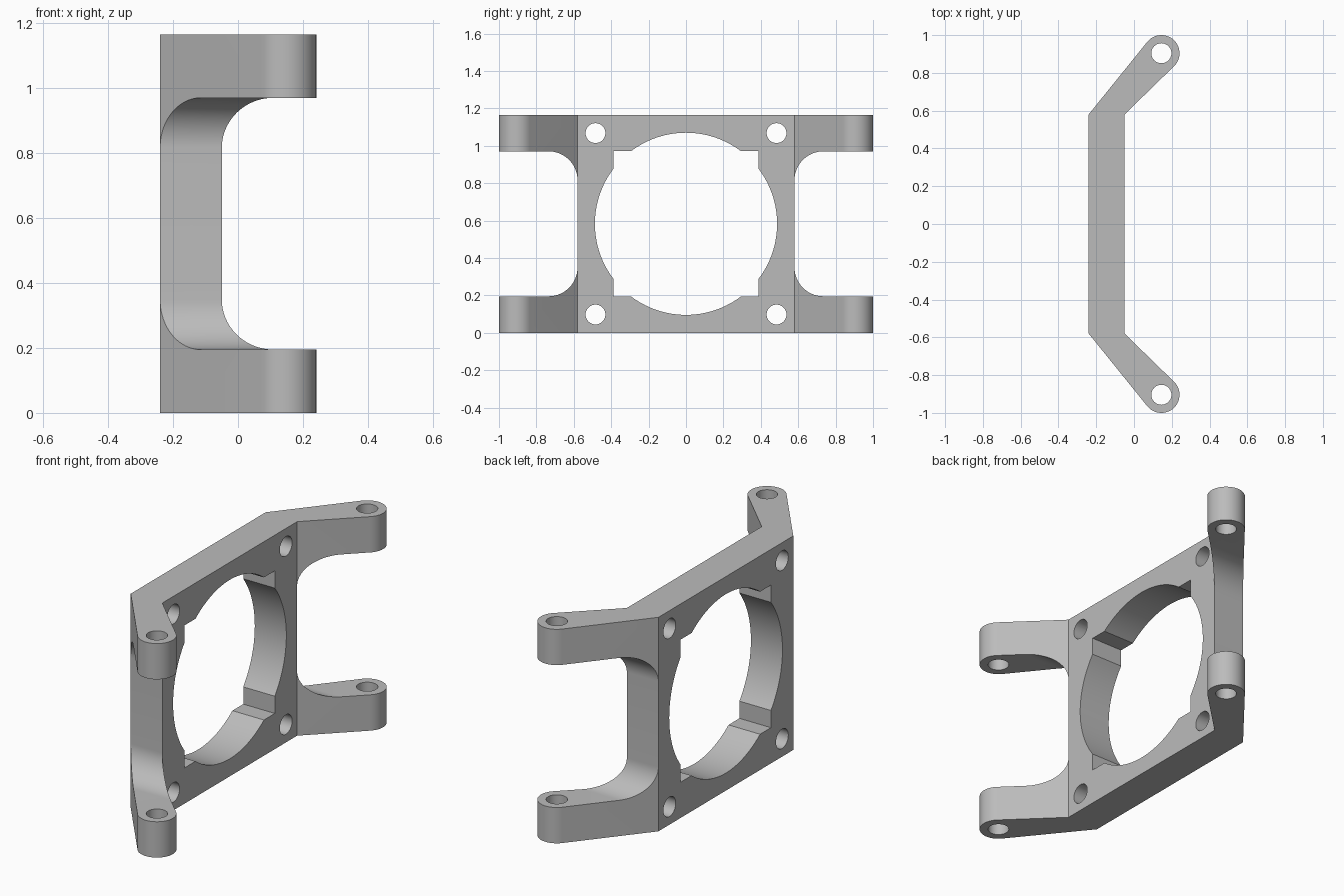
import bpy, bmesh
from math import sin, cos, pi, atan2, acos, hypot, radians
from mathutils import Vector

if "Cube" in bpy.data.objects:
    bpy.data.objects.remove(bpy.data.objects["Cube"], do_unlink=True)

HEIGHT, MID = 1.165, 0.5825
BACK, FRONT, BEND = -0.24, -0.05, 0.58     # plate faces in x, bend line in y
EYE_X, EYE_Y, EYE_R = 0.145, 0.904, 0.096  # rounded arm ends


def arc(cx, cy, r, start, end, n):
    return [(cx + r * cos(start + (end - start) * i / n),
             cy + r * sin(start + (end - start) * i / n)) for i in range(n + 1)]


def circle(cx, cy, r, n=48):
    return arc(cx, cy, r, 0, 2 * pi, n)[:-1]


def prism(name, outlines, axis, low, high):
    """Extrude closed outlines along x (outline is y, z) or z (outline is x, y)."""
    bm = bmesh.new()
    for outline in outlines:
        if axis == "X":
            verts = [bm.verts.new((low, a, b)) for a, b in outline]
            move = Vector((high - low, 0, 0))
        else:
            verts = [bm.verts.new((a, b, low)) for a, b in outline]
            move = Vector((0, 0, high - low))
        face = bm.faces.new(verts)
        new = bmesh.ops.extrude_face_region(bm, geom=[face])["geom"]
        bmesh.ops.translate(bm, vec=move,
                            verts=[v for v in new if isinstance(v, bmesh.types.BMVert)])
    bmesh.ops.recalc_face_normals(bm, faces=bm.faces)
    mesh = bpy.data.meshes.new(name)
    bm.to_mesh(mesh)
    bm.free()
    obj = bpy.data.objects.new(name, mesh)
    bpy.context.collection.objects.link(obj)
    return obj


def tangent_angle(x, y, side):
    base = atan2(y - EYE_Y, x - EYE_X)
    return base + side * acos(EYE_R / hypot(x - EYE_X, y - EYE_Y))


# Bent bracket outline: plate, angled arms, rounded ends
start = tangent_angle(FRONT, BEND, 1)
end = tangent_angle(BACK, BEND, -1) + 2 * pi
half = [(FRONT, BEND)] + arc(EYE_X, EYE_Y, EYE_R, start, end, 32) + [(BACK, BEND)]
outline = half + [(x, -y) for x, y in reversed(half)]
bracket = prism("bracket", [outline], "Z", 0, HEIGHT)

# Central opening: circle joined with the corners of a square
R, S = 0.487, 0.388
a = acos(S / R)
opening = []
for k in range(4):
    turn = k * pi / 2
    opening += arc(0, MID, R, turn - a, turn + a, 28)
    corner = turn + pi / 4
    opening.append((S * 2 ** 0.5 * cos(corner), MID + S * 2 ** 0.5 * sin(corner)))

# Gaps between upper and lower arms, with rounded inner corners
LOW, HIGH, F = 0.195, 0.97, 0.155
gap = ([(1.2, LOW), (1.2, HIGH)]
       + arc(BEND + F, HIGH - F, F, pi / 2, pi, 20)
       + arc(BEND + F, LOW + F, F, pi, 1.5 * pi, 20))
gaps = [gap, [(-y, z) for y, z in gap]]

# Screw holes in the plate and pin holes in the arm ends
screws = [circle(sy * 0.484, MID + sz * 0.485, 0.053) for sy in (-1, 1) for sz in (-1, 1)]
pins = [circle(EYE_X, s * EYE_Y, 0.053) for s in (-1, 1)]

cutters = [prism("opening_cutter", [opening], "X", -0.5, 0.5),
           prism("gap_cutter", gaps, "X", -0.5, 0.5),
           prism("screw_cutter", screws, "X", -0.5, 0.02),
           prism("pin_cutter", pins, "Z", -0.2, HEIGHT + 0.2)]

bpy.ops.object.select_all(action="DESELECT")
bpy.context.view_layer.objects.active = bracket
bracket.select_set(True)
for cutter in cutters:
    cutter.hide_render = True
    mod = bracket.modifiers.new(cutter.name, "BOOLEAN")
    mod.operation, mod.solver, mod.object = "DIFFERENCE", "EXACT", cutter
    bpy.ops.object.modifier_apply(modifier=mod.name)
    bpy.data.objects.remove(cutter, do_unlink=True)

# Plain grey finish
grey = bpy.data.materials.new("plain grey")
grey.use_nodes = True
colour = (0.5, 0.5, 0.5, 1)
grey.diffuse_color = colour
grey.node_tree.nodes["Principled BSDF"].inputs["Base Color"].default_value = colour
bracket.data.materials.clear()
bracket.data.materials.append(grey)
bpy.ops.object.shade_smooth_by_angle(angle=radians(25))
